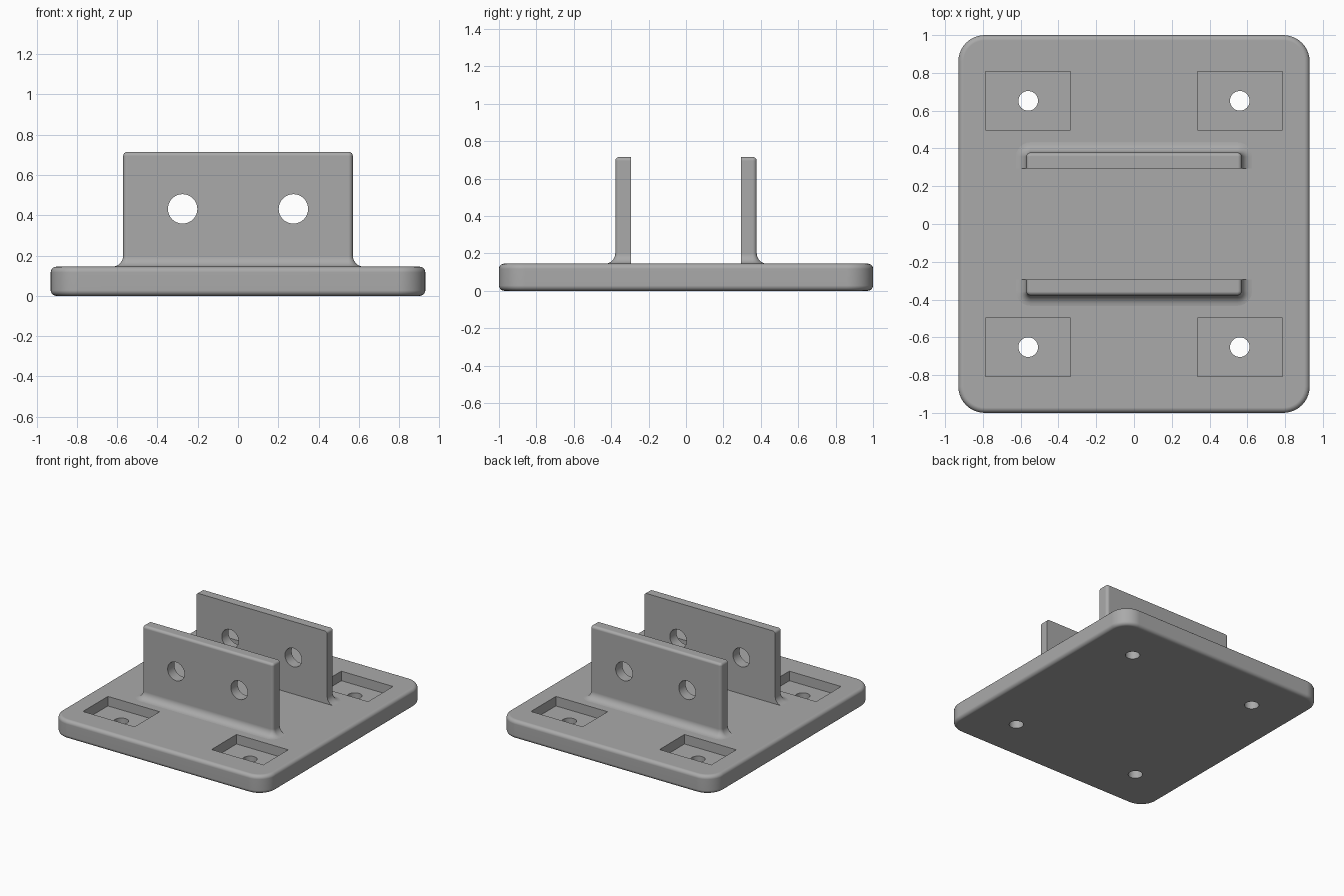
import bpy, bmesh
from math import pi, sin, cos
from mathutils import Matrix

if "Cube" in bpy.data.objects:
    bpy.data.objects.remove(bpy.data.objects["Cube"])

# One plain grey for the whole bracket
grey = bpy.data.materials.new("plain grey")
grey.use_nodes = True
colour = (0.4, 0.4, 0.4, 1)
grey.diffuse_color = colour
grey.node_tree.nodes["Principled BSDF"].inputs["Base Color"].default_value = colour

PLATE_TOP, TOP = 0.145, 0.715


def add_object(name, bm):
    mesh = bpy.data.meshes.new(name)
    bmesh.ops.recalc_face_normals(bm, faces=bm.faces)
    bm.to_mesh(mesh)
    bm.free()
    mesh.materials.append(grey)
    obj = bpy.data.objects.new(name, mesh)
    bpy.context.collection.objects.link(obj)
    return obj


def box(size, centre):
    bm = bmesh.new()
    bmesh.ops.create_cube(bm, size=1)
    bmesh.ops.scale(bm, vec=size, verts=bm.verts)
    bmesh.ops.translate(bm, vec=centre, verts=bm.verts)
    return bm


def rod(radius, length, centre, along_y=False):
    bm = bmesh.new()
    turn = Matrix.Rotation(pi / 2 if along_y else 0, 4, "X")
    bmesh.ops.create_cone(bm, cap_ends=True, segments=48, radius1=radius, radius2=radius,
                          depth=length, matrix=Matrix.Translation(centre) @ turn)
    return bm


def cut(obj, cutter_bm):
    cutter = add_object("cutter", cutter_bm)
    cutter.hide_render = True
    mod = obj.modifiers.new("cut", "BOOLEAN")
    mod.operation, mod.solver, mod.object = "DIFFERENCE", "EXACT", cutter
    bpy.context.view_layer.objects.active = obj
    bpy.ops.object.modifier_apply(modifier=mod.name)
    bpy.data.objects.remove(cutter)


def finish(obj):
    bpy.ops.object.select_all(action="DESELECT")
    obj.select_set(True)
    bpy.context.view_layer.objects.active = obj
    bpy.ops.object.shade_smooth_by_angle(angle=pi / 6)
    obj.modifiers.new("flat normals", "WEIGHTED_NORMAL").keep_sharp = True


# Base plate: rounded corners, then softened rims
bm = box((1.86, 2, PLATE_TOP), (0, 0, PLATE_TOP / 2))
uprights = [e for e in bm.edges if abs(e.verts[0].co.z - e.verts[1].co.z) > 0.1]
bmesh.ops.bevel(bm, geom=uprights, offset=0.14, segments=10, profile=0.5, affect="EDGES")
rims = [e for e in bm.edges if abs(e.verts[0].co.z - e.verts[1].co.z) < 0.01]
bmesh.ops.bevel(bm, geom=rims, offset=0.028, segments=5, profile=0.5, affect="EDGES")
plate = add_object("base_plate", bm)

# Sunken pockets with a bolt hole in each
DEPTH = 0.075
for sx in (-1, 1):
    for sy in (-1, 1):
        x, y = sx * 0.56, sy * 0.652
        cut(plate, box((0.45, 0.31, 2 * DEPTH), (x, y, PLATE_TOP)))
        cut(plate, rod(0.052, 1, (x, y, 0)))
finish(plate)


# Upright flange: flat inner face, rounded outer edges, fillet at the foot
def flange(name, side):
    inner, thick, half, corner, foot, steps = 0.295, 0.083, 0.57, 0.022, 0.055, 6
    arc = [i / steps * pi / 2 for i in range(steps + 1)]
    levels = [(foot, PLATE_TOP - 0.04)]
    levels += [(foot * (1 - sin(a)), PLATE_TOP + foot * (1 - cos(a))) for a in arc]
    levels += [(-0.02 * (1 - cos(a)), TOP - 0.02 * (1 - sin(a))) for a in arc]
    bm = bmesh.new()
    rings = []
    for grow, z in levels:
        r, hx, y = corner + grow, half + grow, inner + thick + grow
        right = [(hx, inner)] + [(hx - r + r * cos(a), y - r + r * sin(a)) for a in arc]
        outline = right + [(-px, py) for px, py in reversed(right)]
        rings.append([bm.verts.new((px, side * py, z)) for px, py in outline])
    for low, high in zip(rings, rings[1:]):
        for i in range(len(low)):
            j = (i + 1) % len(low)
            bm.faces.new((low[i], low[j], high[j], high[i]))
    bm.faces.new(rings[0])
    bm.faces.new(rings[-1])
    # Merge the stacked strips of the inner face into one flat face
    bmesh.ops.recalc_face_normals(bm, faces=bm.faces)
    inside = [f for f in bm.faces if f.normal.y * side < -0.99]
    bmesh.ops.dissolve_faces(bm, faces=inside)
    obj = add_object(name, bm)
    for x in (-0.275, 0.275):
        cut(obj, rod(0.073, 0.5, (x, side * 0.33, 0.432), along_y=True))
    finish(obj)


flange("front_flange", -1)
flange("back_flange", 1)
